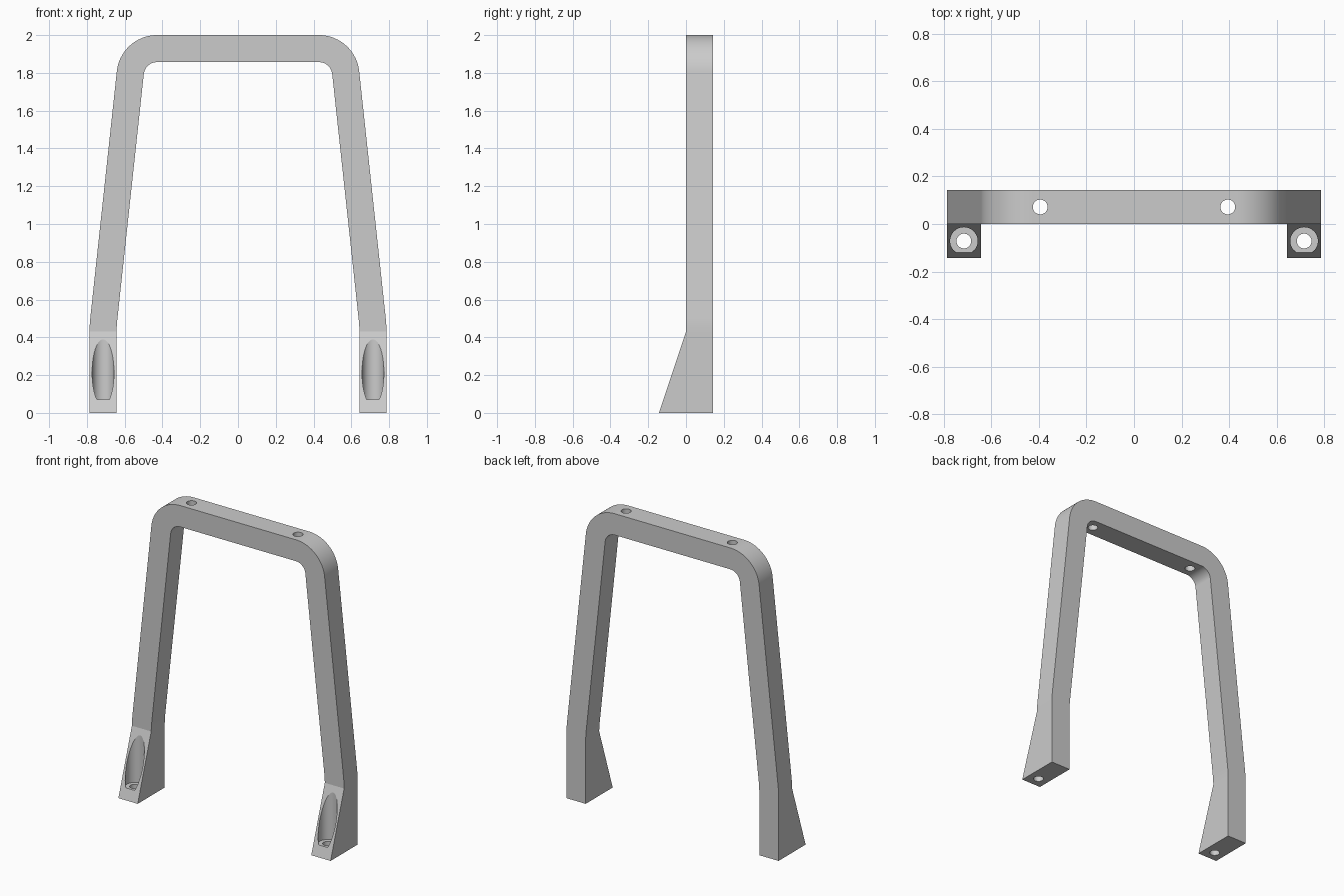
import bpy, bmesh, math
from mathutils import Vector

default = bpy.data.objects.get("Cube")
if default:
    bpy.data.objects.remove(default, do_unlink=True)

W = 0.143           # bar thickness
LEG_X = 0.786       # outer side of the legs
FOOT_TOP = 0.43
HOLE_R = 0.031

grey = bpy.data.materials.new("plain grey")
grey.use_nodes = True
grey.diffuse_color = (0.6, 0.6, 0.6, 1)
grey.node_tree.nodes["Principled BSDF"].inputs["Base Color"].default_value = (0.6, 0.6, 0.6, 1)


def fillet(prev, corner, nxt, radius, steps):
    """Points of a tangent arc that rounds one corner."""
    p, c, n = Vector(prev), Vector(corner), Vector(nxt)
    a, b = (p - c).normalized(), (n - c).normalized()
    half = a.angle(b) / 2
    centre = c + (a + b).normalized() * radius / math.sin(half)
    start = c + a * radius / math.tan(half) - centre
    end = c + b * radius / math.tan(half) - centre
    total = start.angle(end)
    return [centre + (start * math.sin(total * (1 - i / steps))
                      + end * math.sin(total * i / steps)) / math.sin(total)
            for i in range(steps + 1)]


def half_outline(foot, kink, corner, radius):
    """One side of the arch, from the floor up to the top bar."""
    top = (0, corner[1])
    return ([Vector(foot)] + fillet(foot, kink, corner, 0.65, 3)
            + fillet(kink, corner, top, radius, 18))


def mirrored(points):
    return [Vector((-p.x, p.y)) for p in reversed(points)]


def make_prism(name, points, axis):
    """Fill a closed outline and extrude it along an axis vector."""
    bm = bmesh.new()
    face = bm.faces.new([bm.verts.new(p) for p in points])
    out = bmesh.ops.extrude_face_region(bm, geom=[face])
    bmesh.ops.translate(bm, vec=axis, verts=[v for v in out["geom"] if isinstance(v, bmesh.types.BMVert)])
    bmesh.ops.recalc_face_normals(bm, faces=bm.faces)
    mesh = bpy.data.meshes.new(name)
    bm.to_mesh(mesh)
    bm.free()
    mesh.materials.append(grey)
    obj = bpy.data.objects.new(name, mesh)
    bpy.context.collection.objects.link(obj)
    return obj


def make_drill(x, y, bottom, top, radius):
    bpy.ops.mesh.primitive_cylinder_add(vertices=48, radius=radius, depth=top - bottom,
                                        location=(x, y, (top + bottom) / 2))
    drill = bpy.context.object
    drill.name = "drill"
    drill.data.materials.append(grey)
    return drill


def combine(target, tool, operation):
    """Apply one boolean and discard the helper."""
    bpy.context.view_layer.objects.active = target
    mod = target.modifiers.new("join", 'BOOLEAN')
    mod.operation, mod.solver, mod.object = operation, 'EXACT', tool
    bpy.ops.object.modifier_apply(modifier=mod.name)
    bpy.data.objects.remove(tool, do_unlink=True)


# Arch: two leaning legs and a rounded top bar
outer = half_outline((LEG_X, 0), (LEG_X, 0.465), (0.621, 2), 0.214)
inner = half_outline((LEG_X - W, 0), (LEG_X - W, 0.457), (0.492, 2 - W), 0.071)
outline = outer + mirrored(outer) + list(reversed(mirrored(inner))) + list(reversed(inner))
frame = make_prism("handle_frame", [(p.x, 0, p.y) for p in outline], (0, W, 0))

for side in (-1, 1):
    # Sloping mounting foot
    x = side * (LEG_X - W / 2)
    foot = make_prism("foot", [(x - W / 2, -W, 0), (x - W / 2, 0, 0), (x - W / 2, 0, FOOT_TOP)], (W, 0, 0))
    combine(frame, foot, 'UNION')
    # Screw pocket and hole through the foot
    combine(frame, make_drill(x, -W / 2, 0.07, 0.6, 0.058), 'DIFFERENCE')
    combine(frame, make_drill(x, -W / 2, -0.1, 0.2, HOLE_R), 'DIFFERENCE')
    # Screw hole through the top bar
    combine(frame, make_drill(side * 0.394, W / 2, 1.7, 2.1, HOLE_R), 'DIFFERENCE')

# Merge flat regions, then smooth only the rounded parts
bm = bmesh.new()
bm.from_mesh(frame.data)
bmesh.ops.remove_doubles(bm, verts=bm.verts, dist=0.0001)
bmesh.ops.dissolve_limit(bm, angle_limit=math.radians(0.3), verts=bm.verts, edges=bm.edges)
bm.to_mesh(frame.data)
bm.free()
bpy.ops.object.select_all(action='DESELECT')
frame.select_set(True)
bpy.context.view_layer.objects.active = frame
bpy.ops.object.shade_smooth_by_angle(angle=math.radians(14))
weighted = frame.modifiers.new("even_shading", 'WEIGHTED_NORMAL')
weighted.keep_sharp = True
